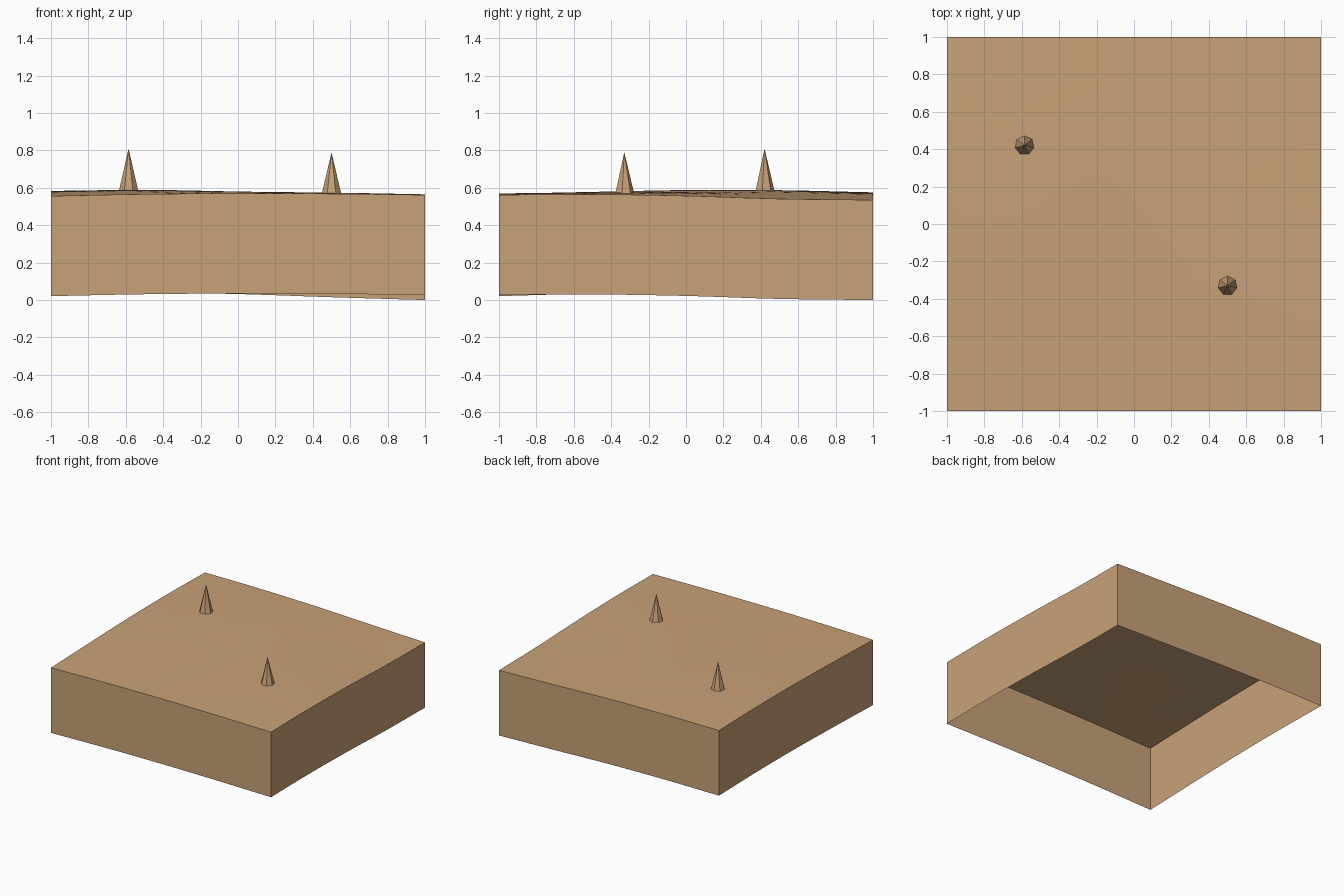
import bpy
import bmesh
from mathutils import Matrix

cube = bpy.data.objects.get("Cube")
if cube:
    bpy.data.objects.remove(cube, do_unlink=True)

DEPTH = 0.535   # height of the skirt walls
CELLS = 24      # ground grid resolution

# Ground heights: rows run front to back, columns right to left
HEIGHTS = [
    (0.556, 0.566, 0.570, 0.568, 0.562),
    (0.570, 0.578, 0.575, 0.574, 0.565),
    (0.581, 0.588, 0.580, 0.572, 0.557),
    (0.583, 0.587, 0.577, 0.560, 0.541),
    (0.575, 0.575, 0.567, 0.550, 0.535),
]


def make_material(name, color):
    mat = bpy.data.materials.new(name)
    mat.use_nodes = True
    mat.diffuse_color = color
    mat.node_tree.nodes["Principled BSDF"].inputs["Base Color"].default_value = color
    return mat


def spline(values, t):
    """Smooth curve through evenly spaced values, t from -1 to 1."""
    s = (t + 1) / 2 * (len(values) - 1)
    i = min(max(int(s), 0), len(values) - 2)
    f = s - i
    p1, p2 = values[i], values[i + 1]
    p0 = values[i - 1] if i > 0 else 2 * p1 - p2
    p3 = values[i + 2] if i + 2 < len(values) else 2 * p2 - p1
    return p1 + f / 2 * (p2 - p0 + f * (2 * p0 - 5 * p1 + 4 * p2 - p3
                                        + f * (3 * (p1 - p2) + p3 - p0)))


def ground_height(x, y):
    return spline([spline(row, x) for row in HEIGHTS], y)


def make_object(name, bm, mat):
    mesh = bpy.data.meshes.new(name)
    bm.to_mesh(mesh)
    bm.free()
    mesh.materials.append(mat)
    obj = bpy.data.objects.new(name, mesh)
    bpy.context.collection.objects.link(obj)
    return obj


tan = make_material("tan earth", (0.578, 0.361, 0.188, 1))

# Gently rolling ground with skirt walls, open underneath
bm = bmesh.new()
bmesh.ops.create_grid(bm, x_segments=CELLS, y_segments=CELLS, size=1)
for v in bm.verts:
    v.co.z = ground_height(v.co.x, v.co.y)
rim = [e for e in bm.edges if e.is_boundary]
skirt = bmesh.ops.extrude_edge_only(bm, edges=rim)["geom"]
for v in skirt:
    if isinstance(v, bmesh.types.BMVert):
        v.co.z -= DEPTH
bmesh.ops.recalc_face_normals(bm, faces=bm.faces)
ground = make_object("ground_block", bm, tan)
bpy.ops.object.select_all(action="DESELECT")
ground.select_set(True)
bpy.context.view_layer.objects.active = ground
bpy.ops.object.shade_smooth_by_angle()

# Two seven-sided spikes standing on the ground
for name, x, y, tip in (("back_spike", -0.585, 0.42, 0.81),
                        ("front_spike", 0.5, -0.33, 0.79)):
    base = ground_height(x, y) - 0.005
    bm = bmesh.new()
    bmesh.ops.create_cone(bm, cap_ends=False, segments=7, radius1=0.053,
                          radius2=0, depth=tip - base,
                          matrix=Matrix.Translation((x, y, (tip + base) / 2)))
    bmesh.ops.remove_doubles(bm, verts=bm.verts, dist=0.0001)
    make_object(name, bm, tan)
